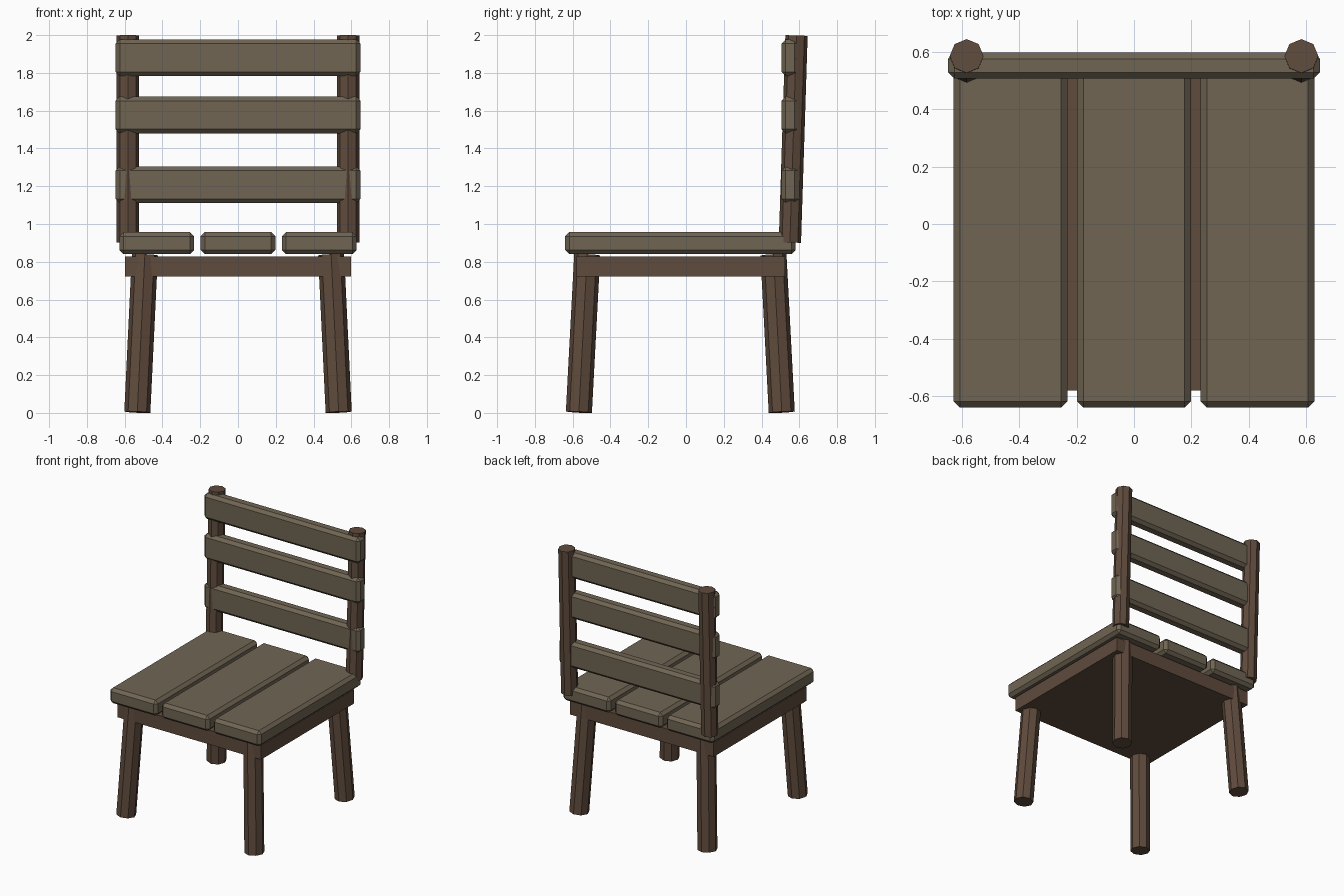
import bpy, bmesh
from mathutils import Vector

if "Cube" in bpy.data.objects:
    bpy.data.objects.remove(bpy.data.objects["Cube"])


def material(name, rgb):
    m = bpy.data.materials.new(name)
    m.diffuse_color = (*rgb, 1)
    m.use_nodes = True
    m.node_tree.nodes["Principled BSDF"].inputs["Base Color"].default_value = m.diffuse_color
    return m


dark_wood = material("dark_wood", (0.115, 0.07, 0.046))
pale_wood = material("pale_wood", (0.16, 0.13, 0.087))


def finish(bm, name, mat):
    bmesh.ops.recalc_face_normals(bm, faces=bm.faces)
    me = bpy.data.meshes.new(name)
    bm.to_mesh(me)
    bm.free()
    me.materials.append(mat)
    ob = bpy.data.objects.new(name, me)
    bpy.context.collection.objects.link(ob)
    return ob


def box(name, lo, hi, mat, chamfer=0):
    lo, hi = Vector(lo), Vector(hi)
    bm = bmesh.new()
    bmesh.ops.create_cube(bm, size=1)
    bmesh.ops.scale(bm, vec=hi - lo, verts=bm.verts)
    bmesh.ops.translate(bm, vec=(lo + hi) / 2, verts=bm.verts)
    if chamfer:
        bmesh.ops.bevel(bm, geom=bm.edges[:], offset=chamfer, segments=1,
                        affect='EDGES', profile=0.5)
    return finish(bm, name, mat)


def pole(name, start, end, radius, mat):
    # Eight-sided pole, leaned to run between two points
    start, end = Vector(start), Vector(end)
    axis = end - start
    bm = bmesh.new()
    bmesh.ops.create_cone(bm, cap_ends=True, segments=8, radius1=radius,
                          radius2=radius, depth=axis.length)
    turn = Vector((0, 0, 1)).rotation_difference(axis).to_matrix()
    bmesh.ops.rotate(bm, cent=(0, 0, 0), matrix=turn, verts=bm.verts)
    bmesh.ops.translate(bm, vec=(start + end) / 2, verts=bm.verts)
    return finish(bm, name, mat)


# Seat frame under the planks
box("seat_frame", (-0.597, -0.58, 0.722), (0.597, 0.525, 0.828), dark_wood)

# Three seat planks
for i, x in enumerate((-0.43, 0, 0.43)):
    box(f"seat_plank_{i + 1}", (x - 0.198, -0.64, 0.84), (x + 0.198, 0.58, 0.957),
        pale_wood, 0.022)

# Three back slats
for i, z in enumerate((1.207, 1.577, 1.88)):
    box(f"back_slat_{i + 1}", (-0.648, 0.506, z - 0.097), (0.648, 0.597, z + 0.097),
        pale_wood, 0.022)

# Splayed legs and leaning back posts, mirrored left and right
for side, s in (("left", -1), ("right", 1)):
    for end, e in (("front", -1), ("back", 1)):
        pole(f"{end}_{side}_leg", (s * 0.533, -0.03 + e * 0.537, 0.004),
             (s * 0.493, -0.03 + e * 0.493, 0.837), 0.069, dark_wood)
    pole(f"{side}_back_post", (s * 0.583, 0.55, 0.902), (s * 0.583, 0.585, 1.998),
         0.059, dark_wood)
